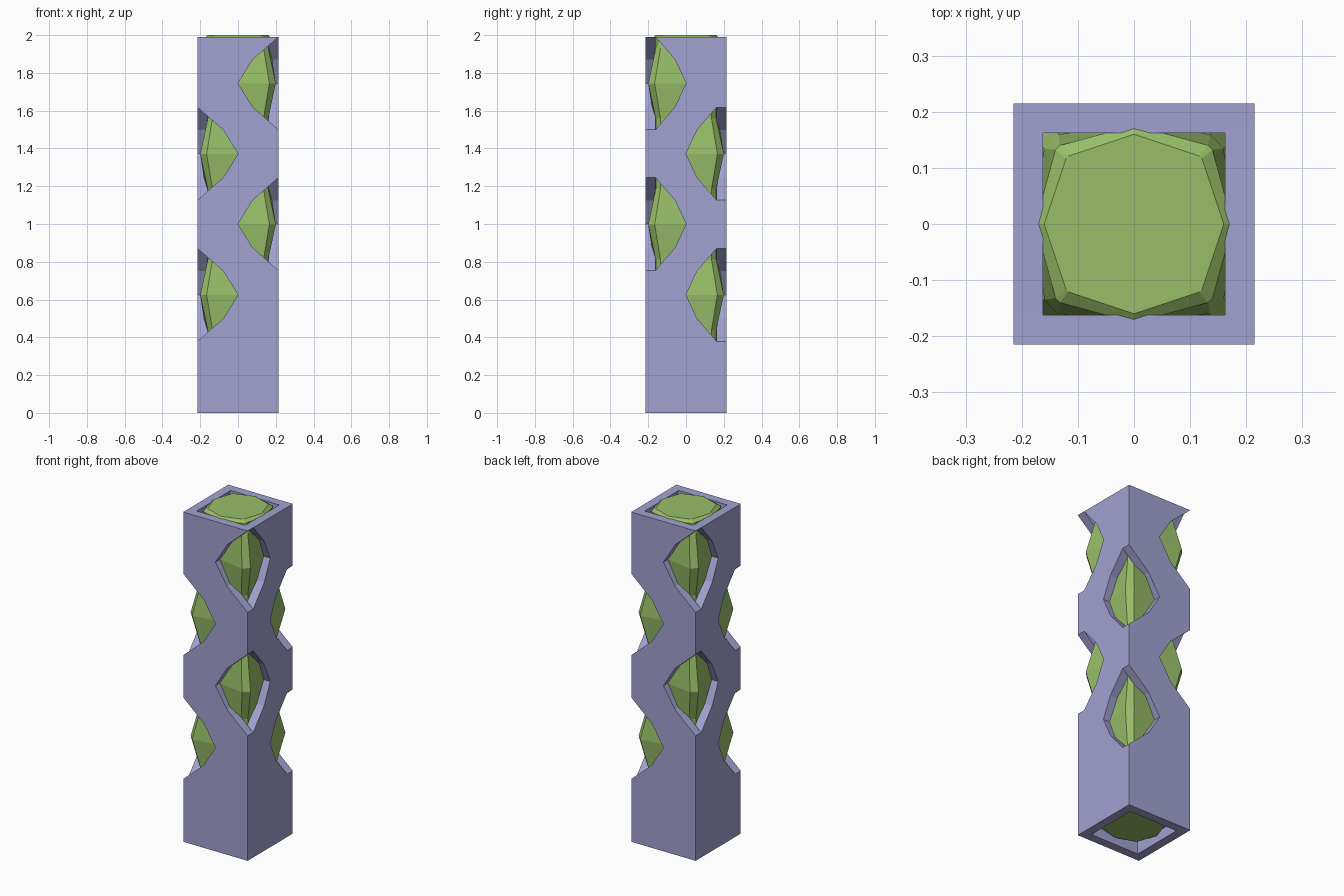
import bpy, bmesh
from math import pi
from mathutils import Matrix, Vector

if "Cube" in bpy.data.objects:
    bpy.data.objects.remove(bpy.data.objects["Cube"], do_unlink=True)

OUT, INN, TOP = 0.215, 0.162, 1.99
HIGH, LOW = (1.0, 1.745), (0.625, 1.372)   # opening centres on alternating corners


def material(name, rgb):
    m = bpy.data.materials.new(name)
    m.use_nodes = True
    m.diffuse_color = (*rgb, 1)
    m.node_tree.nodes["Principled BSDF"].inputs["Base Color"].default_value = (*rgb, 1)
    return m


def finish(name, bm, mat):
    bmesh.ops.recalc_face_normals(bm, faces=bm.faces)
    mesh = bpy.data.meshes.new(name)
    bm.to_mesh(mesh)
    bm.free()
    mesh.materials.append(mat)
    obj = bpy.data.objects.new(name, mesh)
    bpy.context.collection.objects.link(obj)
    return obj


def edge_points(half, centres):
    """Wavy side of a wall, bottom to top, with a pointed notch at each centre."""
    pts = [(half, 0)]
    for c in centres:
        pts += [(half, c - 0.246), (half * 0.36, c - 0.125), (0, c),
                (half * 0.36, c + 0.125), (half, c + 0.246)]
    if pts[-1][1] < TOP - 0.01:
        pts.append((half, TOP))
    return pts


def wall(name, half, right, left, turn, mat):
    """Notched wall facing -y, turned about the vertical axis."""
    outline = edge_points(half, right)
    outline += [(-u, z) for u, z in reversed(edge_points(half, left))]
    bm = bmesh.new()
    face = bm.faces.new([bm.verts.new((u, -OUT, z)) for u, z in outline])
    new = bmesh.ops.extrude_face_region(bm, geom=[face])["geom"]
    moved = [v for v in new if isinstance(v, bmesh.types.BMVert)]
    bmesh.ops.translate(bm, verts=moved, vec=Vector((0, OUT - INN, 0)))
    bmesh.ops.rotate(bm, verts=bm.verts, matrix=Matrix.Rotation(turn, 3, "Z"))
    return finish(name, bm, mat)


lilac = material("lilac", (0.36, 0.36, 0.64))
green = material("leaf green", (0.31, 0.52, 0.14))

# Square casing: full-width front and back, narrower side walls between them
wall("front_wall", OUT, HIGH, LOW, 0, lilac)
wall("left_wall", INN, LOW, HIGH, pi / 2, lilac)
wall("back_wall", OUT, HIGH, LOW, pi, lilac)
wall("right_wall", INN, LOW, HIGH, -pi / 2, lilac)


def ring(bm, z, axis, corner_a, corner_b):
    """Twelve-sided loop; each corner is a chamfer given as (far, near)."""
    pts = []
    for q, (far, near) in enumerate((corner_b, corner_a) * 2):
        turn = Matrix.Rotation(q * pi / 2, 3, "Z")
        for x, y in ((axis, 0), (far, near), (near, far)):
            pts.append(bm.verts.new(turn @ Vector((x, y, z))))
    return pts


# Faceted core bulging out through the openings
bulge, rest, rim = (0.2, 0.166), (0.16, 0.135), (0.121, 0.117)
bm = bmesh.new()
rings = [ring(bm, 0.04, 0.16, rim, rim), ring(bm, 0.07, 0.175, rest, rest)]
for i in range(9):
    a = bulge if i % 4 == 3 else rest
    b = bulge if i % 4 == 1 else rest
    rings.append(ring(bm, 0.438 + i * 0.1867, 0.172, a, b))
rings.append(ring(bm, 1.985, 0.176, (0.14, 0.132), (0.14, 0.132)))
rings.append(ring(bm, 2.0, 0.16, rim, rim))
for low, up in zip(rings, rings[1:]):
    for k in range(12):
        n = (k + 1) % 12
        bm.faces.new((low[k], low[n], up[n], up[k]))
bm.faces.new(rings[0])
bm.faces.new(rings[-1])
finish("faceted_core", bm, green)
